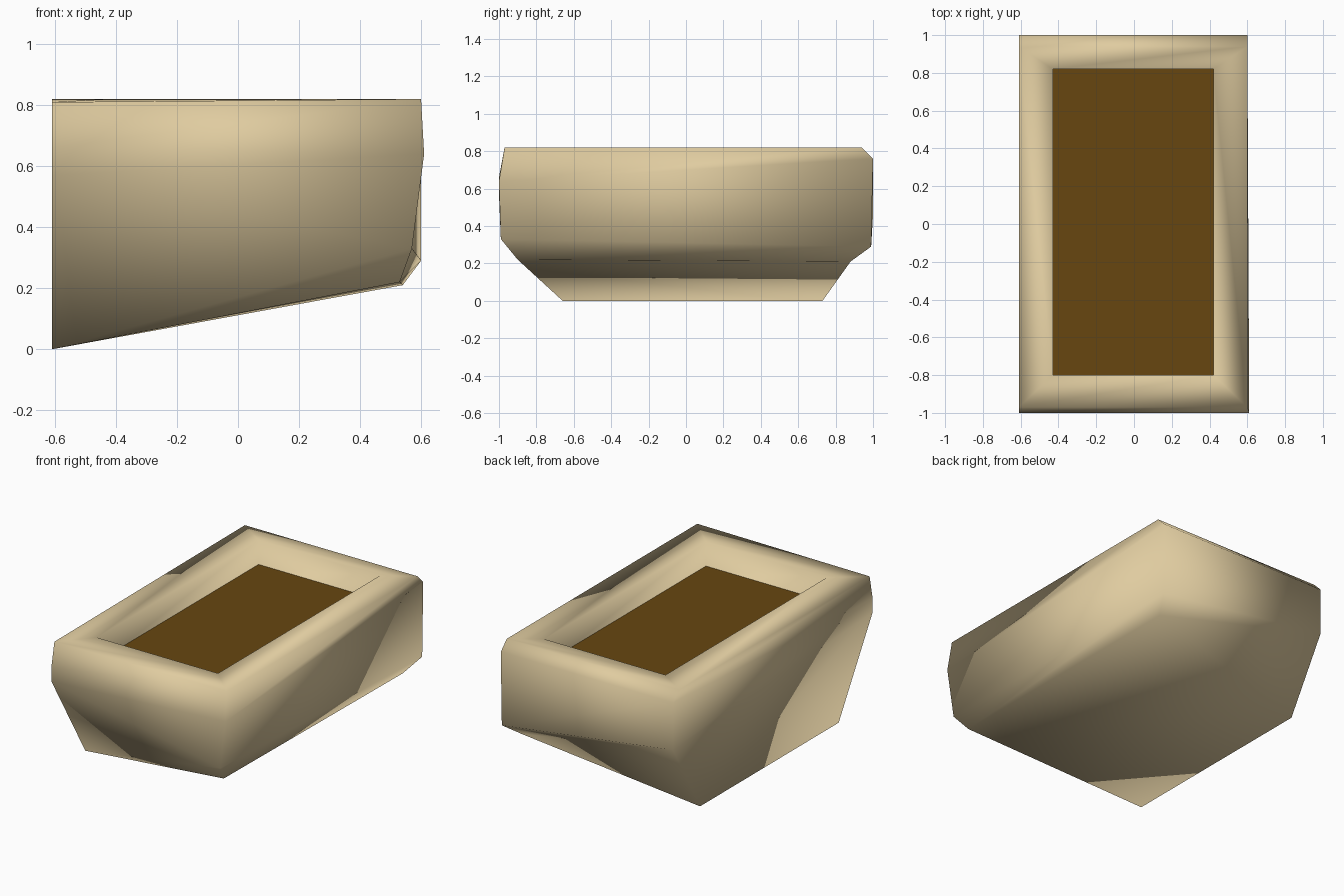
import bpy, bmesh

cube = bpy.data.objects.get("Cube")
if cube:
    bpy.data.objects.remove(cube, do_unlink=True)


def material(name, rgb):
    m = bpy.data.materials.new(name)
    m.use_nodes = True
    m.diffuse_color = (*rgb, 1)
    m.node_tree.nodes["Principled BSDF"].inputs["Base Color"].default_value = (*rgb, 1)
    return m


def add_object(name, bm, mat, smooth):
    bmesh.ops.recalc_face_normals(bm, faces=bm.faces)
    for f in bm.faces:
        f.smooth = smooth
    mesh = bpy.data.meshes.new(name)
    bm.to_mesh(mesh)
    bm.free()
    mesh.materials.append(mat)
    ob = bpy.data.objects.new(name, mesh)
    bpy.context.collection.objects.link(ob)
    return ob


def loft(rings):
    """Skin a stack of four-cornered rings and close both ends."""
    bm = bmesh.new()
    loops = [[bm.verts.new(p) for p in ring] for ring in rings]
    for a, b in zip(loops, loops[1:]):
        for i in range(4):
            j = (i + 1) % 4
            bm.faces.new((a[i], a[j], b[j], b[i]))
    bm.faces.new(loops[0][::-1])
    bm.faces.new(loops[-1])
    return bm


def rect(x0, x1, y0, y1, z):
    return [(x0, y0, z), (x1, y0, z), (x1, y1, z), (x0, y1, z)]


clay = material("pale clay", (0.74, 0.60, 0.35))
earth = material("dark soil", (0.135, 0.062, 0.005))

# Planter shell: sloping base, flared lower sides, upright walls, rim, recess
shell = loft([
    [(-0.61, -0.66, 0), (0.53, -0.90, 0.22), (0.54, 0.88, 0.21), (-0.61, 0.73, 0)],
    [(-0.61, -1, 0.57), (0.57, -0.99, 0.33), (0.60, 0.99, 0.29), (-0.61, 1, 0.46)],
    [(-0.61, -1, 0.66), (0.61, -1, 0.64), (0.60, 1, 0.76), (-0.61, 1, 0.76)],
    [(-0.61, -0.97, 0.81), (0.60, -0.97, 0.82), (0.60, 0.94, 0.82), (-0.61, 0.94, 0.82)],
    rect(-0.43, 0.42, -0.80, 0.82, 0.82),
    rect(-0.43, 0.42, -0.80, 0.82, 0.64),
])
add_object("planter_shell", shell, clay, True)

# Soil sheet inside the recess
soil = bmesh.new()
soil.faces.new([soil.verts.new(p) for p in rect(-0.43, 0.42, -0.80, 0.82, 0.665)])
add_object("soil", soil, earth, False)
